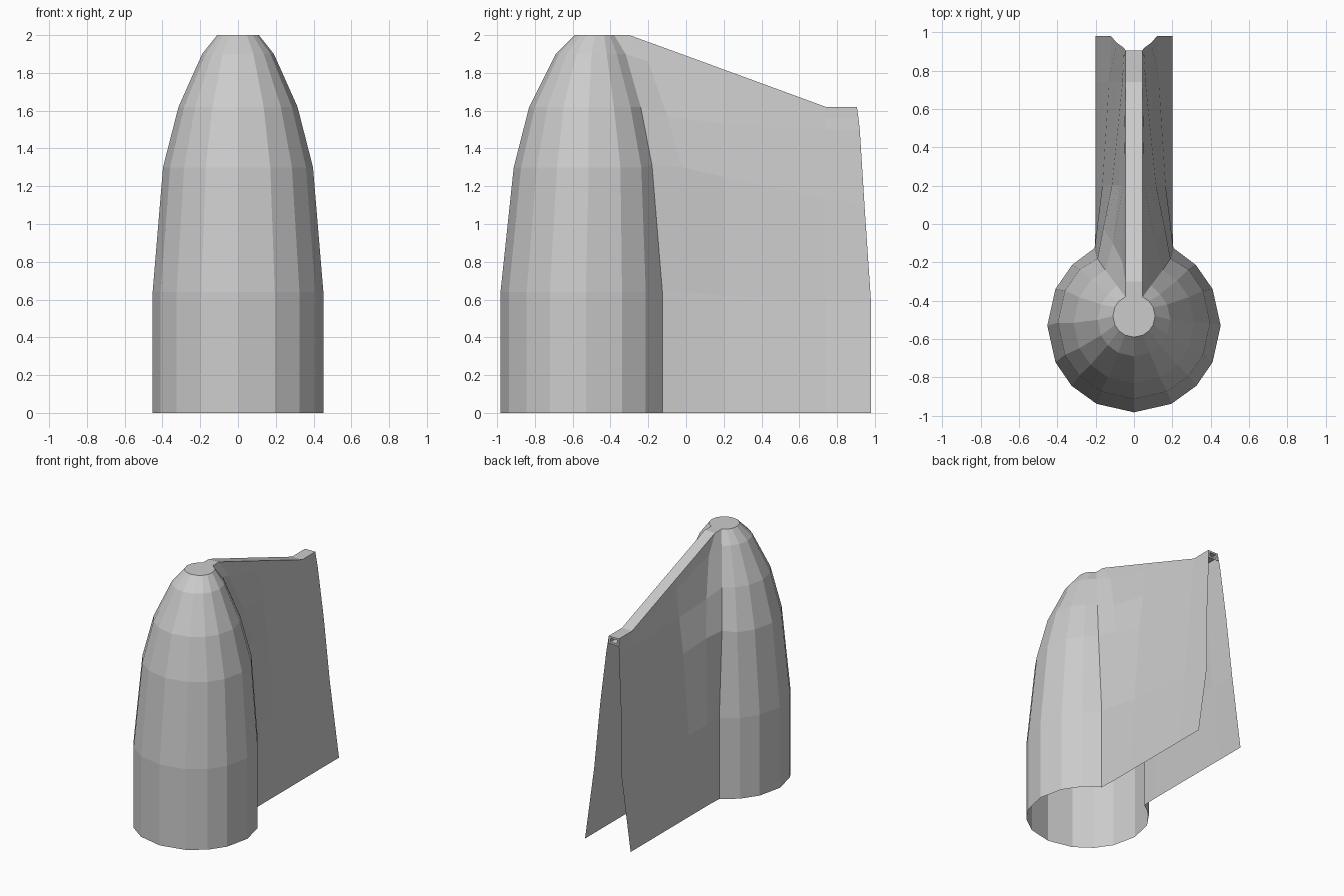
import bpy, bmesh
from math import sin, cos, radians

if "Cube" in bpy.data.objects:
    bpy.data.objects.remove(bpy.data.objects["Cube"])

# seam where the dome meets the fin, bottom to top (right side)
SEAM = [(.205, -.125, 0), (.205, -.125, .64), (.19, -.18, 1.31),
        (.15, -.24, 1.62), (.09, -.32, 1.9), (.045, -.38, 2)]
# dome rings: height, radius, centre y
RINGS = [(0, .452, -.53), (.64, .452, -.53), (1.3, .397, -.515),
         (1.62, .315, -.515), (1.9, .19, -.5), (2, .11, -.48)]
# fin columns behind the seam, each bottom to top
FIN = [
    [(.2, .0, 0), (.19, .0, .64), (.16, -.02, 1.3),
     (.11, -.1, 1.57), (.06, -.2, 1.86), (.045, -.3, 2)],
    [(.2, .2, 0), (.165, .2, .62), (.115, .2, 1.25),
     (.08, .2, 1.53), (.055, .2, 1.75), (.045, .2, 1.818)],
    [(.2, .74, 0), (.13, .74, .59), (.088, .74, 1.13),
     (.06, .74, 1.5), (.05, .74, 1.56), (.045, .74, 1.62)],
    [(.2, .98, 0), (.12, .98, .58), (.09, .945, 1.1),
     (.055, .92, 1.5), (.049, .913, 1.56), (.045, .905, 1.62)],
]


def mirrored(p):
    return (-p[0], p[1], p[2])


def loft(bm, columns):
    """Quads between neighbouring columns; returns the vertex grid."""
    grid = [[bm.verts.new(p) for p in col] for col in columns]
    for a, b in zip(grid, grid[1:]):
        for i in range(len(a) - 1):
            bm.faces.new((a[i], b[i], b[i + 1], a[i + 1]))
    return grid


def finish(bm, name):
    bmesh.ops.remove_doubles(bm, verts=bm.verts, dist=1e-4)
    bmesh.ops.recalc_face_normals(bm, faces=bm.faces)
    mesh = bpy.data.meshes.new(name)
    bm.to_mesh(mesh)
    bm.free()
    obj = bpy.data.objects.new(name, mesh)
    bpy.context.collection.objects.link(obj)
    return obj


# Faceted dome, open underneath and behind
bm = bmesh.new()
half = []
for deg in (0, 25.5, 46, 65, 90, 115, 134.5):
    a = radians(deg)
    half.append([(r * sin(a), c - r * cos(a), z) for z, r, c in RINGS])
half.append(SEAM)
left = [[mirrored(p) for p in col] for col in reversed(half[1:])]
grid = loft(bm, left + half)
bm.faces.new([col[-1] for col in grid])
finish(bm, "dome_shell")

# Two flaring fin walls joined by a narrow sloping ridge
bm = bmesh.new()
right = [SEAM] + FIN
g_right = loft(bm, right)
g_left = loft(bm, [[mirrored(p) for p in col] for col in right])
for i in range(len(right) - 1):
    bm.faces.new((g_left[i][-1], g_right[i][-1],
                  g_right[i + 1][-1], g_left[i + 1][-1]))
finish(bm, "fin_walls_and_ridge")

# Small socket lining under the ridge tail
bm = bmesh.new()
outer = [(-.048, 1.56), (.048, 1.56), (.045, 1.62), (-.045, 1.62)]
inner = [(-.03, 1.575), (.03, 1.575), (.03, 1.605), (-.03, 1.605)]
loops = []
for shape, y in ((outer, .905), (inner, .905), (inner, .8)):
    loops.append([(x, y, z) for x, z in shape] + [(shape[0][0], y, shape[0][1])])
loft(bm, loops)
finish(bm, "ridge_socket")
